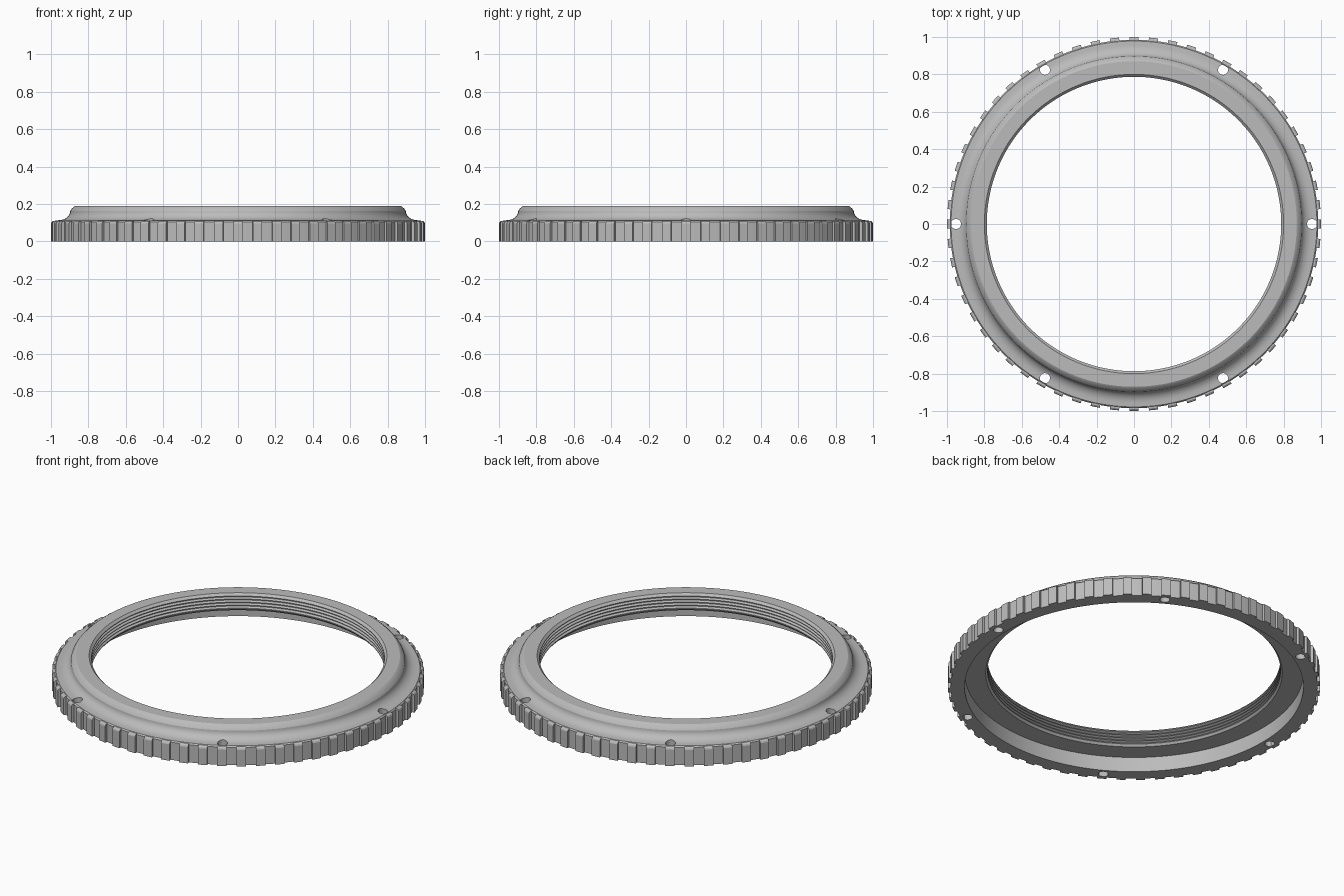
import bpy, bmesh
from math import cos, sin, pi, radians

cube = bpy.data.objects.get("Cube")
if cube:
    bpy.data.objects.remove(cube, do_unlink=True)

SEGMENTS = 180
TEETH = 60
BODY_R = 0.985

metal = bpy.data.materials.new("satin grey metal")
metal.use_nodes = True
grey = (0.5, 0.5, 0.5, 1)
metal.diffuse_color = grey
metal.node_tree.nodes["Principled BSDF"].inputs["Base Color"].default_value = grey


def make_object(name, bm):
    bmesh.ops.recalc_face_normals(bm, faces=bm.faces)
    mesh = bpy.data.meshes.new(name)
    bm.to_mesh(mesh)
    bm.free()
    mesh.materials.append(metal)
    obj = bpy.data.objects.new(name, mesh)
    bpy.context.collection.objects.link(obj)
    return obj


def lathe(name, profile):
    """Revolve a closed (radius, height) profile about z."""
    bm = bmesh.new()
    rings = []
    for i in range(SEGMENTS):
        a = 2 * pi * i / SEGMENTS
        rings.append([bm.verts.new((r * cos(a), r * sin(a), z)) for r, z in profile])
    n = len(profile)
    for i in range(SEGMENTS):
        a, b = rings[i], rings[(i + 1) % SEGMENTS]
        for j in range(n):
            k = (j + 1) % n
            bm.faces.new((a[j], b[j], b[k], a[k]))
    return make_object(name, bm)


# Ring section: stepped underside, curved shoulder, raised collar
profile = [(0.91, 0), (BODY_R, 0), (BODY_R, 0.105), (0.978, 0.112)]
for i in range(9):
    t = radians(90 * i / 8)
    profile.append((0.96 - 0.063 * sin(t), 0.163 - 0.05 * cos(t)))
profile += [(0.89, 0.174), (0.874, 0.188), (0.87, 0.19), (0.80, 0.19), (0.787, 0.177)]

# Internal thread crests and roots
PITCH = 0.018
for i in range(4):
    z = 0.174 - i * PITCH
    profile += [(0.787, z), (0.80, z - 0.006), (0.80, z - 0.009), (0.787, z - 0.015)]
profile += [(0.787, 0.1), (0.797, 0.088), (0.91, 0.088)]
ring = lathe("adapter_ring", profile)

# Six through holes in the flange
bm = bmesh.new()
for i in range(6):
    a = radians(60 * i)
    made = bmesh.ops.create_cone(bm, cap_ends=True, segments=24,
                                 radius1=0.027, radius2=0.027, depth=0.5)
    bmesh.ops.translate(bm, verts=made["verts"], vec=(0.952 * cos(a), 0.952 * sin(a), 0.1))
cutter = make_object("hole_cutter", bm)
cutter.hide_render = True

cut = ring.modifiers.new("holes", "BOOLEAN")
cut.operation = "DIFFERENCE"
cut.solver = "EXACT"
cut.object = cutter
bpy.context.view_layer.objects.active = ring
ring.select_set(True)
bpy.ops.object.modifier_apply(modifier=cut.name)
bpy.data.objects.remove(cutter, do_unlink=True)
bpy.ops.object.shade_smooth_by_angle(angle=radians(25))

# Grip teeth around the rim, each with a rounded top edge
tooth = [(0.975, 0), (1, 0), (1, 0.097), (0.997, 0.104), (0.99, 0.109), (0.975, 0.11)]
bm = bmesh.new()
for i in range(TEETH):
    mid = 2 * pi * i / TEETH
    sides = []
    for s in (-1, 1):
        a = mid + s * 0.025
        sides.append([bm.verts.new((r * cos(a), r * sin(a), z)) for r, z in tooth])
    left, right = sides
    bm.faces.new(left)
    bm.faces.new(right[::-1])
    for j in range(len(tooth)):
        k = (j + 1) % len(tooth)
        bm.faces.new((left[j], left[k], right[k], right[j]))
make_object("grip_teeth", bm)
